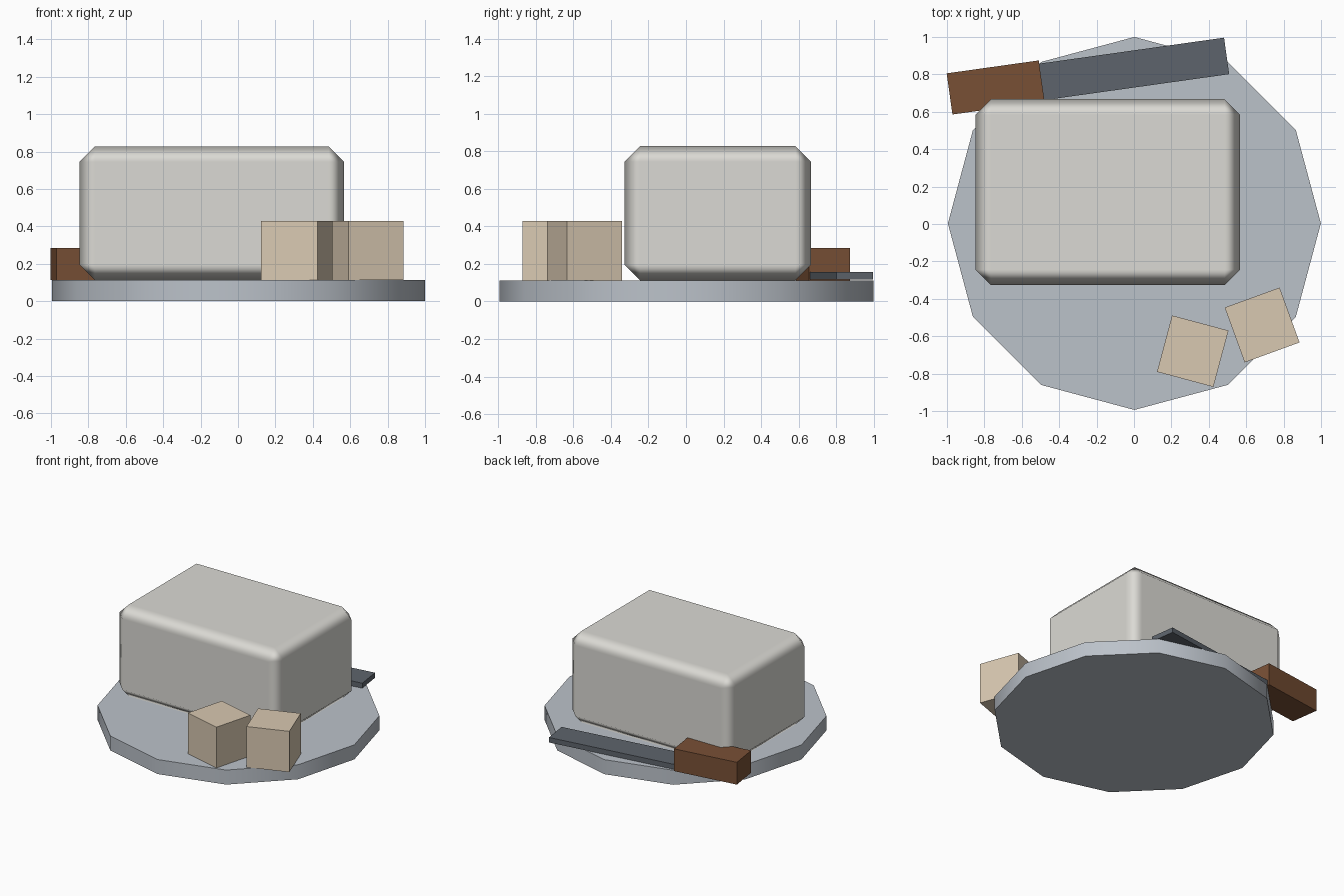
import bpy
import bmesh
import math
from mathutils import Matrix

if "Cube" in bpy.data.objects:
    bpy.data.objects.remove(bpy.data.objects["Cube"])


def material(name, rgb):
    m = bpy.data.materials.new(name)
    m.diffuse_color = (*rgb, 1.0)
    m.use_nodes = True
    m.node_tree.nodes["Principled BSDF"].inputs["Base Color"].default_value = m.diffuse_color
    return m


STONE = material("plate_grey", (0.50, 0.54, 0.59))
CREAM = material("cheese_offwhite", (0.71, 0.70, 0.66))
TAN = material("cube_tan", (0.69, 0.58, 0.44))
WOOD = material("handle_brown", (0.19, 0.08, 0.036))
STEEL = material("blade_dark_grey", (0.11, 0.127, 0.15))


def finish(bm, name, mat):
    me = bpy.data.meshes.new(name)
    bm.to_mesh(me)
    bm.free()
    me.materials.append(mat)
    ob = bpy.data.objects.new(name, me)
    bpy.context.collection.objects.link(ob)
    return ob


def box(name, mat, x, y, z0, z1, length, width, turn=0.0):
    bm = bmesh.new()
    bmesh.ops.create_cube(bm, size=1.0, matrix=Matrix.Diagonal((length, width, z1 - z0, 1)))
    ob = finish(bm, name, mat)
    ob.location = (x, y, (z0 + z1) / 2)
    ob.rotation_euler.z = math.radians(turn)
    return ob


TOP = 0.113  # upper surface of the plate

# Twelve-sided plate with a smooth rim
bm = bmesh.new()
bmesh.ops.create_cone(bm, cap_ends=True, segments=12, radius1=0.997, radius2=0.997, depth=TOP,
                      matrix=Matrix.Translation((0.002, 0.003, TOP / 2)))
# one corner of the plate points along +x
if not any(abs(v.co.y - 0.003) < 0.01 for v in bm.verts):
    bmesh.ops.rotate(bm, verts=bm.verts, cent=(0.002, 0.003, 0),
                     matrix=Matrix.Rotation(math.radians(15), 3, 'Z'))
for f in bm.faces:
    f.smooth = len(f.verts) == 4
for e in bm.edges:
    e.smooth = all(len(f.verts) == 4 for f in e.link_faces)
finish(bm, "plate", STONE)

# Cheese block with softened single-step bevels
cheese = box("cheese_block", CREAM, -0.14, 0.17, TOP, 0.828, 1.416, 0.994)
for p in cheese.data.polygons:
    p.use_smooth = True
bev = cheese.modifiers.new("bevel", 'BEVEL')
bev.width = 0.083
bev.segments = 1
bev.harden_normals = True

# Two loose cubes
box("cut_cube_left", TAN, 0.314, -0.68, TOP, 0.43, 0.312, 0.312, -15)
box("cut_cube_right", TAN, 0.685, -0.54, TOP, 0.43, 0.312, 0.312, 20)

# Knife lying behind the block
box("knife_handle", WOOD, -0.74, 0.73, TOP, 0.286, 0.497, 0.222, 8)
box("knife_blade", STEEL, 0.0, 0.829, 0.117, 0.156, 1.0, 0.197, 8)
